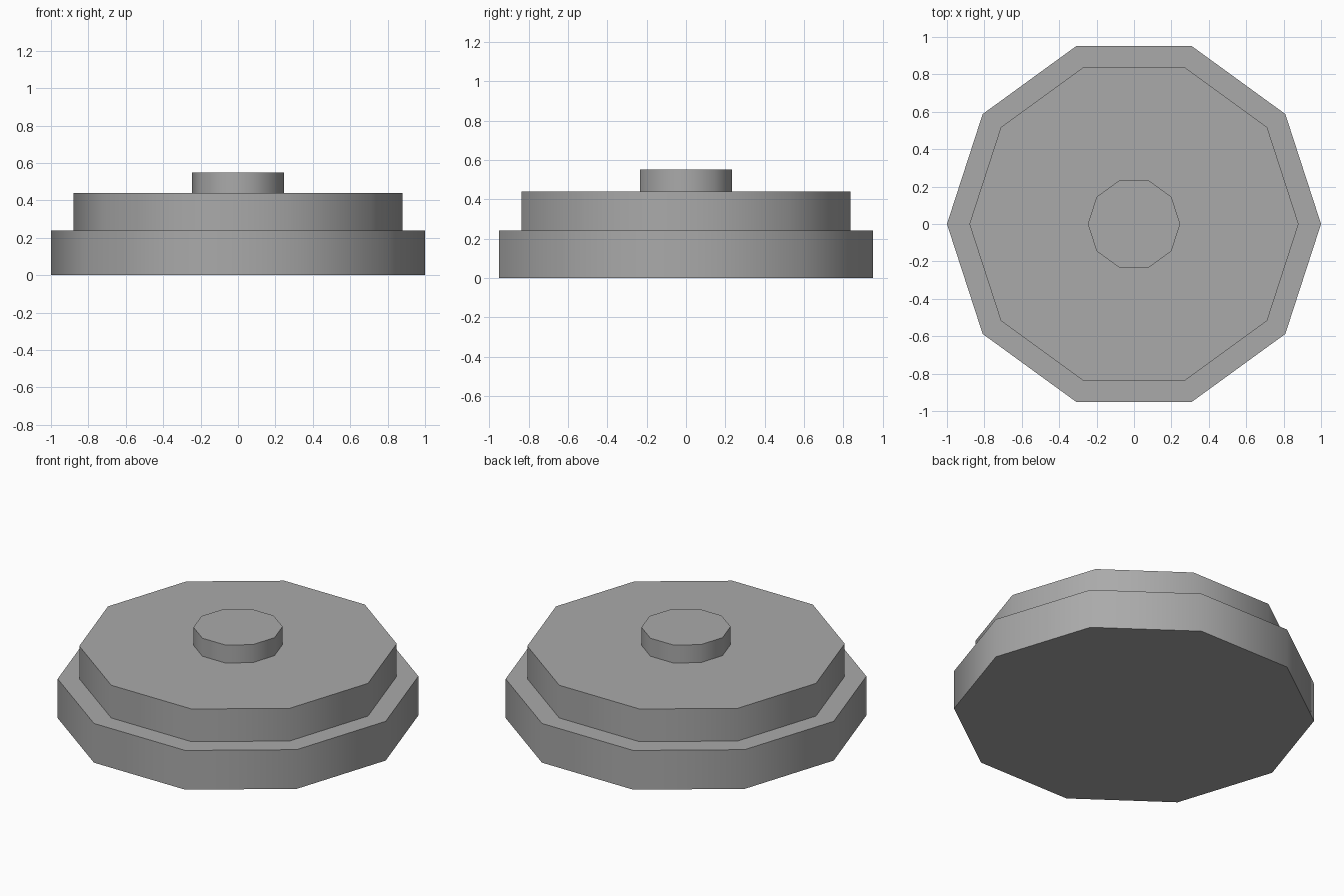
import bpy
import math

SIDES = 10

cube = bpy.data.objects.get("Cube")
if cube:
    bpy.data.objects.remove(cube, do_unlink=True)

# One grey for the whole model
grey = bpy.data.materials.new("plain_grey")
grey.use_nodes = True
colour = (0.4, 0.4, 0.4, 1)
grey.diffuse_color = colour
grey.node_tree.nodes["Principled BSDF"].inputs["Base Color"].default_value = colour


def add_disc(name, radius, bottom, top):
    """Ten-sided disc with a corner on the x axis, smooth round its wall."""
    bpy.ops.mesh.primitive_cylinder_add(
        vertices=SIDES, radius=radius, depth=top - bottom,
        location=(0, 0, (bottom + top) / 2), rotation=(0, 0, math.pi / 2))
    disc = bpy.context.object
    disc.name = name
    disc.data.name = name
    bpy.ops.object.transform_apply(location=True, rotation=True, scale=True)
    bpy.ops.object.shade_smooth_by_angle(angle=math.radians(50))
    disc.data.materials.append(grey)
    return disc


# Stacked tiers: wide foot, narrower body, small knob
add_disc("base_tier", 1.0, 0.0, 0.24)
add_disc("upper_tier", 0.88, 0.24, 0.44)
add_disc("top_knob", 0.247, 0.44, 0.55)
